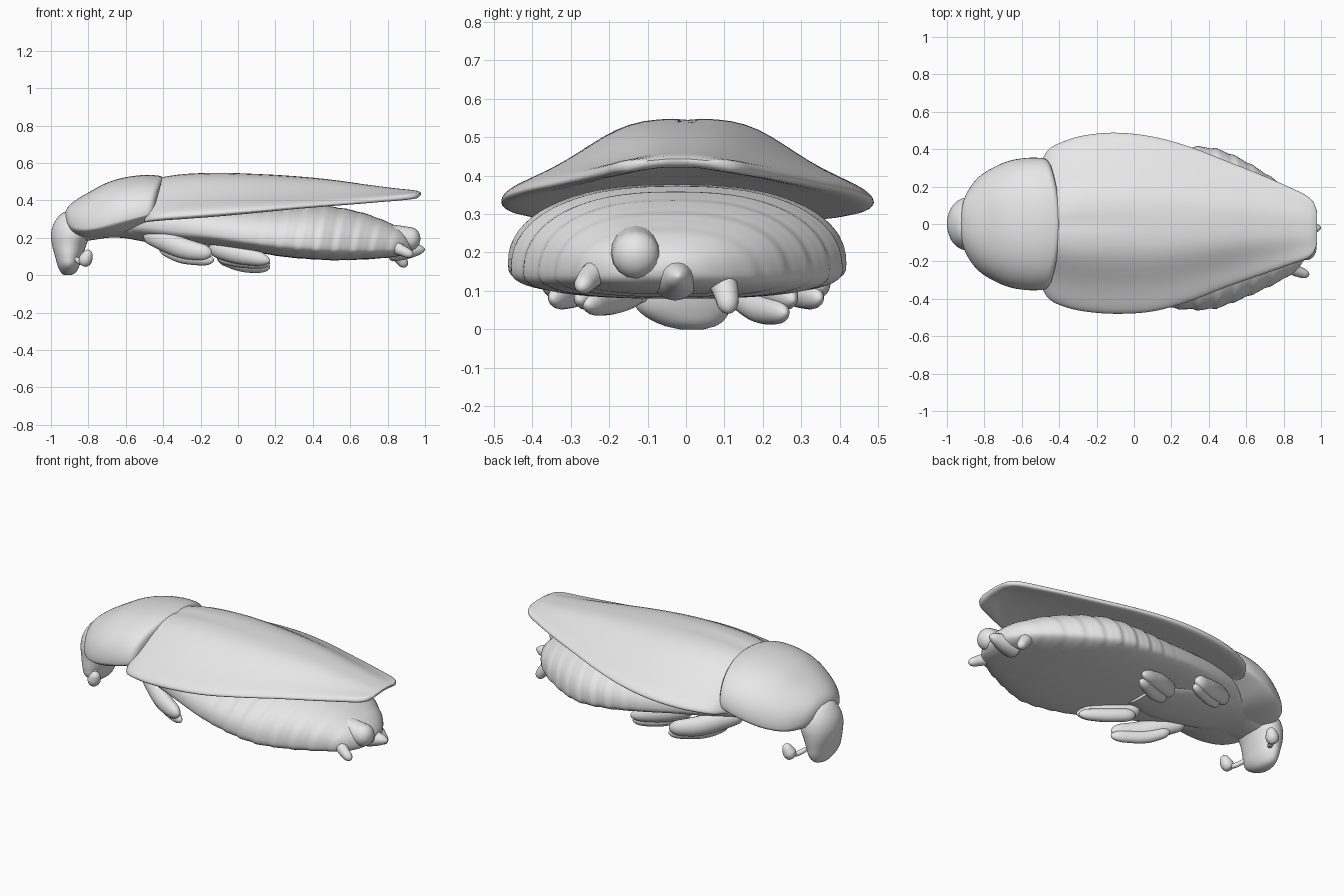
import bpy, bmesh, math
from mathutils import Vector

if "Cube" in bpy.data.objects:
    bpy.data.objects.remove(bpy.data.objects["Cube"])

shell_grey = bpy.data.materials.new("light grey")
shell_grey.diffuse_color = (0.8, 0.8, 0.8, 1)
shell_grey.use_nodes = True
shell_grey.node_tree.nodes["Principled BSDF"].inputs["Base Color"].default_value = shell_grey.diffuse_color


def finish(name, rings, angle=50):
    """Skin a list of closed rings, cap both ends, smooth shade."""
    bm = bmesh.new()
    rows = [[bm.verts.new(p) for p in r] for r in rings]
    n = len(rows[0])
    for a, b in zip(rows, rows[1:]):
        for i in range(n):
            bm.faces.new((a[i], a[(i + 1) % n], b[(i + 1) % n], b[i]))
    bm.faces.new(rows[0])
    bm.faces.new(rows[-1])
    bmesh.ops.recalc_face_normals(bm, faces=bm.faces)
    me = bpy.data.meshes.new(name)
    bm.to_mesh(me)
    bm.free()
    ob = bpy.data.objects.new(name, me)
    bpy.context.collection.objects.link(ob)
    me.materials.append(shell_grey)
    bpy.ops.object.select_all(action='DESELECT')
    ob.select_set(True)
    bpy.context.view_layer.objects.active = ob
    bpy.ops.object.shade_smooth_by_angle(angle=math.radians(angle))
    return ob


def sample(keys, x):
    """Smooth interpolation of station rows whose first value is position."""
    k = 0
    while k < len(keys) - 2 and x > keys[k + 1][0]:
        k += 1
    a, b = keys[k], keys[k + 1]
    p, q = keys[max(k - 1, 0)], keys[min(k + 2, len(keys) - 1)]
    h = b[0] - a[0]
    t = (x - a[0]) / h
    out = []
    for i in range(1, len(a)):
        m0 = (b[i] - p[i]) / (b[0] - p[0]) * h
        m1 = (q[i] - a[i]) / (q[0] - a[0]) * h
        out.append((2*t**3 - 3*t*t + 1) * a[i] + (t**3 - 2*t*t + t) * m0
                   + (3*t*t - 2*t**3) * b[i] + (t**3 - t*t) * m1)
    return out


def power(v, e):
    return math.copysign(abs(v) ** e, v)


def stations(keys, n):
    return [keys[0][0] + (keys[-1][0] - keys[0][0]) * i / n for i in range(n + 1)]


def loft(name, keys, n, e=(0.8, 0.8, 0.8), bow=0, ridge=None, upright=False):
    """Keys: position, centre y, half width, middle z, top z, bottom z.
    e: roundness across, above the middle and below the middle."""
    rings = []
    for s in stations(keys, n):
        c, w, mid, top, bot = sample(keys, s)
        ring = []
        for i in range(64):
            a = 2 * math.pi * i / 64
            ca, sa = math.cos(a), math.sin(a)
            y = w * power(ca, e[0])
            z = mid + ((top - mid) * power(sa, e[1]) if sa > 0
                       else (mid - bot) * power(sa, e[2]))
            if ridge:
                f = ridge(s, sa)
                y, z = y * f, mid + (z - mid) * f
            x = s - bow * y * y
            ring.append((z, c + y, x) if upright else (x, c + y, z))
        rings.append(ring)
    return finish(name, rings)


def limb(name, pts, flat=1.0):
    """Rounded tapering limb through points (x, y, z, radius)."""
    keys = [(i, *p) for i, p in enumerate(pts)]
    last, n, rings = len(pts) - 1, 24, []
    for i in range(n + 1):
        u = (1 - math.cos(math.pi * i / n)) / 2 * last
        v = sample(keys, u)
        p = Vector(v[:3])
        d = (Vector(sample(keys, min(u + .05, last))[:3])
             - Vector(sample(keys, max(u - .05, 0))[:3])).normalized()
        side = d.cross(Vector((0, 0, 1)))
        side = side.normalized() if side.length > .05 else Vector((0, 1, 0))
        up = side.cross(d).normalized()
        end = min(u, last - u) / 0.35
        r = v[3] * (math.sqrt(max(0.004, 1 - (1 - end) ** 2)) if end < 1 else 1)
        rings.append([p + side * (r * flat * math.cos(a)) + up * (r * math.sin(a))
                      for a in (math.pi * j / 8 for j in range(16))])
    return finish(name, rings)


# folded wing cover: domed top flaring to a flange, nearly flat underside
# (position, centre y, half width, rim z, top z, rim thickness)
wing = [(-.50, 0, .33, .315, .47, .04), (-.46, 0, .395, .325, .51, .045),
        (-.40, 0, .432, .335, .526, .05), (-.28, .003, .468, .345, .542, .052),
        (-.10, .004, .484, .357, .548, .05), (.10, 0, .467, .370, .542, .044),
        (.30, 0, .412, .384, .53, .038), (.50, 0, .335, .399, .511, .036),
        (.70, -.005, .26, .415, .483, .036), (.85, -.012, .20, .429, .464, .036),
        (.93, -.018, .165, .437, .456, .034), (.965, -.02, .13, .44, .450, .028),
        (.978, -.02, .09, .438, .443, .01)]
rings = []
for s in stations(wing, 90):
    c, w, edge, top, rim = sample(wing, s)
    upper, lower = [], []
    for i in range(41):
        t = math.sin(math.pi / 2 * (i / 20 - 1))
        dome = (1 / (1 + (t / .6) ** 4) - .115) / .885
        arch = edge + (top - edge) * (.65 * dome + .35 * (1 - t * t))
        full = (1 - t ** 16) ** .5
        crease = .006 * math.exp(-((t * w) / .012) ** 2) * max(0, min(1, (.2 - s) * 2))
        upper.append((s, c + w * t, arch - crease - rim * .5 * (1 - full)))
        floor = edge + .03 * (1 - t * t) - rim
        lower.append((s, c + w * t, min(arch - rim, floor) + rim * .48 * (1 - full)))
    rings.append(upper + lower[::-1])
finish("wing_cover", rings, 60)

# domed neck shield over the front
loft("neck_shield", [
    (-.925, 0, .045, .31, .335, .285), (-.91, 0, .11, .295, .365, .25),
    (-.87, 0, .18, .265, .40, .215), (-.80, 0, .25, .25, .442, .20),
    (-.70, 0, .305, .26, .495, .205), (-.60, 0, .34, .285, .524, .22),
    (-.50, 0, .354, .305, .536, .26), (-.43, 0, .352, .322, .533, .29),
    (-.405, 0, .342, .33, .526, .305), (-.395, 0, .32, .34, .51, .32)],
    60, e=(.9, .95, .95), bow=.5)


# segmented belly with soft rings that bow along the side
def segment_ridge(x, sa):
    u = (x - .04 * sa - .03) / .098 * 2 * math.pi
    wave = math.sin(u) + .4 * math.sin(2 * u)
    return 1 + .008 * wave * max(0, min(1, x * 4))


loft("belly", [
    (-.62, 0, .20, .29, .38, .21), (-.50, 0, .25, .28, .39, .195),
    (-.35, 0, .30, .26, .39, .175), (-.15, -.01, .36, .23, .38, .16),
    (.05, -.02, .405, .20, .372, .13), (.25, -.022, .432, .18, .37, .098),
    (.42, -.024, .43, .165, .375, .084), (.55, -.026, .385, .158, .36, .080),
    (.68, -.035, .32, .155, .33, .085), (.78, -.045, .26, .155, .293, .092),
    (.87, -.06, .185, .155, .25, .103), (.92, -.065, .11, .158, .21, .12),
    (.94, -.065, .05, .16, .18, .14)], 150, e=(.82, .9, .65), ridge=segment_ridge)

# thorax underside joining head to belly
loft("thorax", [
    (-.90, 0, .09, .25, .32, .17), (-.80, 0, .13, .26, .33, .185),
    (-.65, 0, .20, .28, .36, .202), (-.45, 0, .22, .26, .36, .170),
    (-.25, 0, .20, .22, .34, .14), (-.05, 0, .14, .2, .3, .13)], 30)

# head hanging down, built upward from the mouth
loft("head", [
    (.0, .015, .03, -.912, -.892, -.93), (.012, .01, .075, -.91, -.87, -.945),
    (.05, -.005, .12, -.905, -.848, -.964), (.10, -.005, .132, -.905, -.832, -.978),
    (.16, 0, .137, -.90, -.812, -.994), (.215, 0, .14, -.89, -.79, -1.0),
    (.27, 0, .125, -.89, -.79, -.988), (.32, 0, .085, -.90, -.83, -.955),
    (.338, 0, .04, -.91, -.88, -.93)], 40, e=(1, 1, 1), upright=True)

# paired feelers and folded legs
for s, side in ((1, "left"), (-1, "right")):
    limb("feeler_stalk_" + side, [(-.87, s * .10, .09, .014), (-.84, s * .15, .07, .014),
                                  (-.82, s * .19, .075, .014)])
    limb("feeler_" + side, [(-.835, s * .18, .055, .024), (-.815, s * .19, .085, .036),
                            (-.795, s * .20, .135, .02)])
    limb("front_leg_upper_" + side, [(-.50, s * .17, .22, .04), (-.40, s * .23, .185, .055),
                                     (-.28, s * .30, .14, .055), (-.14, s * .36, .115, .038)], .8)
    limb("front_leg_lower_" + side, [(-.42, s * .20, .15, .03), (-.30, s * .27, .10, .036),
                                     (-.13, s * .35, .080, .032)], .8)
    # the left rear leg hangs slightly lower
    h = .0 if s > 0 else .022
    limb("rear_leg_upper_" + side, [(-.15, s * .13, .155, .05), (0, s * .21, .115, .055),
                                    (.17, s * .28, .075, .03)], .85)
    limb("rear_leg_lower_" + side, [(-.11, s * .12, .10, .035), (.03, s * .19, .055 + h, .038),
                                    (.17, s * .26, .042 + h, .028)], .9)

# tail lobe, tail spike and two short tail prongs
limb("tail_lobe", [(.72, -.12, .205, .07), (.84, -.13, .20, .068), (.975, -.13, .19, .058)])
limb("tail_spike", [(.80, -.03, .14, .07), (.90, -.025, .135, .05), (1.0, -.02, .138, .018)])
limb("tail_prong_left", [(.80, .07, .16, .04), (.85, .10, .11, .035), (.90, .112, .045, .024)])
limb("tail_prong_right", [(.80, -.20, .17, .04), (.86, -.245, .14, .032), (.935, -.275, .105, .022)])
